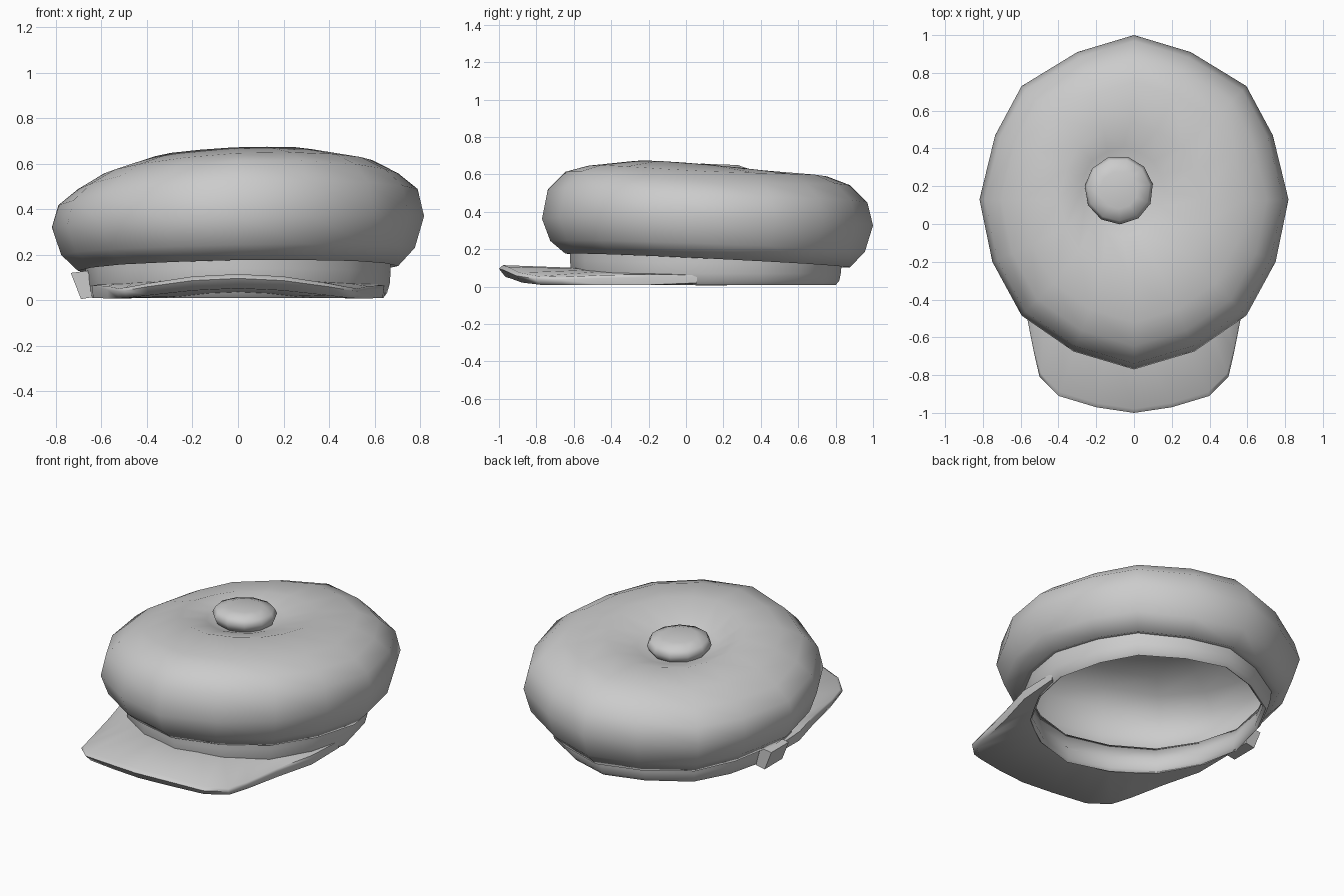
import bpy, bmesh, math
from mathutils import Vector

if "Cube" in bpy.data.objects:
    bpy.data.objects.remove(bpy.data.objects["Cube"])

# Half outline of the crown seen from above, back to front
HALF = [(0, 1.0), (.30, .91), (.595, .73), (.735, .47), (.818, .13),
        (.75, -.20), (.595, -.485), (.32, -.675), (0, -.77)]
OUTLINE = HALF + [(-x, y) for x, y in HALF[-2:0:-1]]
CY = .12


def loft(name, rings, wrap=False, cap_start=False, cap_end=False, angle=60):
    """Skin closed rings of points; wrap joins the last ring to the first."""
    bm = bmesh.new()
    vs = [[bm.verts.new(p) for p in r] for r in rings]
    n = len(vs[0])
    pairs = list(zip(vs, vs[1:])) + ([(vs[-1], vs[0])] if wrap else [])
    for a, b in pairs:
        for i in range(n):
            j = (i + 1) % n
            bm.faces.new((a[i], a[j], b[j], b[i]))
    if cap_start:
        bm.faces.new(vs[0])
    if cap_end:
        c = bm.verts.new(sum((v.co for v in vs[-1]), Vector()) / n)
        for i in range(n):
            bm.faces.new((vs[-1][i], vs[-1][(i + 1) % n], c))
    bmesh.ops.recalc_face_normals(bm, faces=bm.faces)
    me = bpy.data.meshes.new(name)
    bm.to_mesh(me)
    bm.free()
    ob = bpy.data.objects.new(name, me)
    bpy.context.collection.objects.link(ob)
    bpy.ops.object.select_all(action='DESELECT')
    ob.select_set(True)
    bpy.context.view_layer.objects.active = ob
    bpy.ops.object.shade_smooth_by_angle(angle=math.radians(angle))
    return ob


def ring(s, z, tilt_y=0, tilt_x=0, dx=0, dy=0, drop=0):
    """Scaled crown outline, tilted, shifted and drooping at the sides."""
    return [(x * s + dx, CY + (y - CY) * s + dy,
             z + tilt_y * (y - CY) * s + tilt_x * x * s - drop * (x * s) ** 2)
            for x, y in OUTLINE]


# Puffy crown, dipping around the button
loft("crown", [
    ring(.79, .155, -.045, .015),
    ring(.86, .14, -.048, .015),
    ring(.95, .215, -.035, .02),
    ring(1.0, .345, -.02, .03),
    ring(.965, .485, -.04, .045, drop=.05),
    ring(.86, .578, -.047, .05, drop=.11),
    ring(.72, .618, -.045, .05, drop=.09),
    ring(.46, .635, -.09, .045, -.02, .01),
    ring(.27, .585, -.06, .03, -.06, .05),
    ring(.15, .55, 0, 0, -.08, .06),
], cap_end=True, angle=80)

# Head band with a rounded lower edge
loft("head_band", [
    ring(.82, .165, -.045, .015, dy=-.01),
    ring(.82, .125, -.02, dy=-.01),
    ring(.815, .07, dy=-.01),
    ring(.80, .03, dy=-.005),
    ring(.78, .010, dy=-.005),
    ring(.76, .025, dy=-.005),
    ring(.77, .09, -.02, dy=-.01),
    ring(.79, .165, -.045, .015, dy=-.01),
], wrap=True, angle=80)

# Visor cross-sections from the middle outwards:
# inner x, inner y, outer x, outer y, inner top, outer top, bottom
HALF_VISOR = [
    (0, -.57, 0, -1.0, .100, .115, .052),
    (.13, -.54, .20, -.97, .097, .105, .043),
    (.245, -.50, .40, -.91, .090, .075, .022),
    (.36, -.43, .50, -.81, .083, .056, .010),
    (.46, -.35, .53, -.68, .078, .052, .008),
    (.53, -.23, .575, -.45, .074, .062, .008),
    (.60, -.10, .64, -.20, .070, .066, .010),
    (.630, .05, .648, .06, .064, .062, .020),
]


def section(s, side):
    """Closed visor cross-section with a rounded outer lip."""
    ix, iy, ox, oy, it, ot, b = s

    def mix(t):
        return ix + (ox - ix) * t, iy + (oy - iy) * t
    pts = [(ix, iy, it), (*mix(.95), ot), (ox, oy, ot * .7 + b * .3),
           (*mix(.92), b), (ix, iy, b * .6 + .004)]
    return [(x * side, y, z) for x, y, z in pts]


loft("visor", [section(s, -1) for s in HALF_VISOR[:0:-1]] +
     [section(s, 1) for s in HALF_VISOR], cap_start=True, cap_end=True, angle=70)

# Round button on top
N = 11


def disc(r, z):
    angles = [2 * math.pi * (i + .3) / N for i in range(N)]
    return [(-.08 + r * math.cos(a), .18 + r * math.sin(a), z - .04 * r * math.sin(a))
            for a in angles]


loft("top_button", [disc(r, z) for r, z in
                    [(.14, .54), (.168, .57), (.182, .602), (.165, .635), (.10, .654)]],
     cap_end=True, angle=80)

# Small buckle on the left of the band
loft("side_buckle", [[(-.735, y, .12), (-.66, y, .13), (-.63, y, .015), (-.69, y, .005)]
                     for y in (.05, .22)], cap_start=True, cap_end=True, angle=30)
